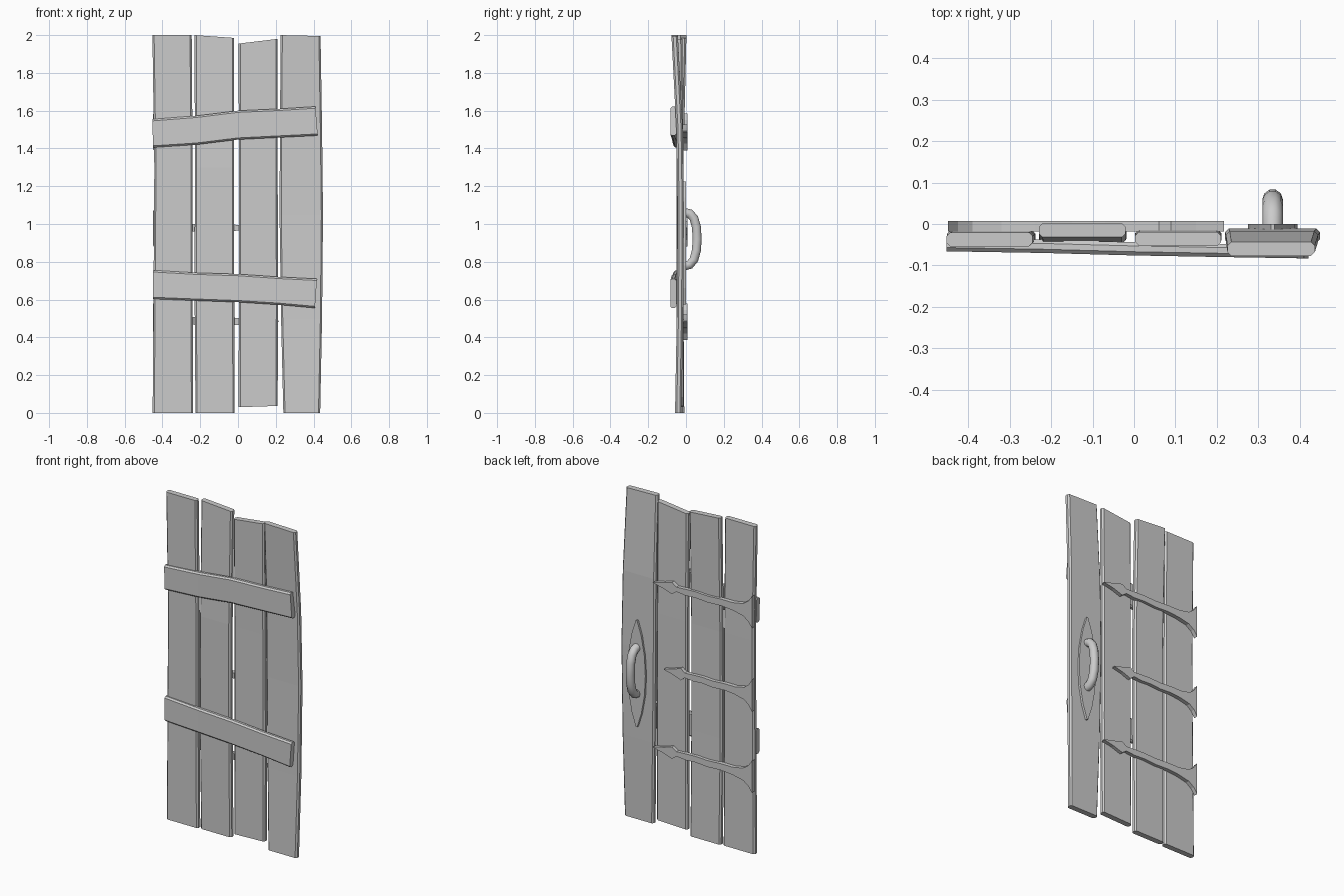
import bpy, bmesh, math

if "Cube" in bpy.data.objects:
    bpy.data.objects.remove(bpy.data.objects["Cube"])


def loft(name, rings, smooth=False):
    """Skin a list of equal-length point rings and cap both ends."""
    bm = bmesh.new()
    vs = [[bm.verts.new(p) for p in r] for r in rings]
    n = len(rings[0])
    for a, b in zip(vs, vs[1:]):
        for i in range(n):
            j = (i + 1) % n
            bm.faces.new((a[i], a[j], b[j], b[i]))
    bm.faces.new(vs[0])
    bm.faces.new(vs[-1])
    bmesh.ops.recalc_face_normals(bm, faces=bm.faces)
    me = bpy.data.meshes.new(name)
    bm.to_mesh(me)
    bm.free()
    ob = bpy.data.objects.new(name, me)
    bpy.context.collection.objects.link(ob)
    if smooth:
        bpy.context.view_layer.objects.active = ob
        ob.select_set(True)
        bpy.ops.object.shade_smooth_by_angle(angle=math.radians(50))
        ob.select_set(False)
    return ob


def board(name, sections, half, upright=True, c=0.009):
    """Chamfered board; section = (end pos low side, end pos high side, low, high, y centre)."""
    rings = []
    for t0, t1, lo, hi, yc in sections:
        outline = [(lo + c, -half), (hi - c, -half), (hi, -half + c), (hi, half - c),
                   (hi - c, half), (lo + c, half), (lo, half - c), (lo, -half + c)]
        ring = []
        for u, y in outline:
            t = t0 + (t1 - t0) * (u - lo) / (hi - lo)
            ring.append((u, yc + y, t) if upright else (t, yc + y, u))
        rings.append(ring)
    loft(name, rings)


# Four uneven upright planks
board("plank_1", [(0, 0, -.452, -.238, -.032), (.65, .65, -.447, -.24, -.034),
                  (1.3, 1.3, -.443, -.24, -.034), (2, 2, -.453, -.245, -.037)], .017)
board("plank_2", [(0, 0, -.225, -.018, -.026), (.65, .65, -.23, -.02, -.031),
                  (1.3, 1.3, -.228, -.02, -.031), (2, 1.985, -.23, -.02, -.015)], .017)
board("plank_3", [(.03, .037, .003, .21, -.03), (.65, .65, .005, .212, -.031),
                  (1.3, 1.3, .005, .21, -.031), (1.955, 1.98, .003, .21, -.036)], .017)
board("plank_4", [(0, 0, .24, .435, -.041), (.5, .5, .228, .445, -.032),
                  (1.05, 1.05, .22, .45, -.028), (1.5, 1.5, .222, .445, -.034),
                  (2, 1.995, .226, .437, -.06)], .017)

# Two bent cross battens on the front
board("batten_upper", [(-.45, -.453, 1.405, 1.555, -.05), (-.22, -.22, 1.42, 1.573, -.054),
                       (0, 0, 1.447, 1.6, -.06), (.22, .22, 1.458, 1.61, -.064),
                       (.422, .41, 1.468, 1.622, -.067)], .016, False)
board("batten_lower", [(-.45, -.45, .603, .755, -.05), (-.22, -.22, .594, .742, -.054),
                       (0, 0, .586, .735, -.06), (.22, .22, .572, .72, -.064),
                       (.407, .418, .555, .71, -.067)], .016, False)

# Hinge straps on the back: flared root, wavy bar, spear tip
strap = [(-.45, -.1, .095), (-.425, -.065, .06), (-.39, -.04, .035), (-.32, -.025, .022),
         (-.24, -.018, .022), (-.15, -.022, .017), (-.07, -.016, .021), (0, -.02, .018),
         (.06, -.014, .015), (.09, -.036, .036), (.15, -.016, .018), (.218, -.002, .002)]
for name, z, reach in (("strap_upper", 1.49, 1), ("strap_middle", .98, .89), ("strap_lower", .485, 1)):
    rings = []
    for x, lo, hi in strap:
        px = -.45 + (x + .45) * reach
        rings.append([(px, -.018, z + lo), (px, -.018, z + hi), (px, .007, z + hi), (px, .007, z + lo)])
    loft(name, rings)

# Pointed handle plate
plate = [(-.325, .004), (-.24, .032), (-.12, .054), (0, .06), (.12, .054), (.24, .032), (.325, .004)]
loft("handle_plate", [[(.335 - w, -.022, .9 + z), (.335 + w, -.022, .9 + z),
                       (.335 + w, .0, .9 + z), (.335 - w, .0, .9 + z)] for z, w in plate])

# Curved pull handle
path = [(-.012, 1.062), (.02, 1.055), (.042, 1.03), (.055, .985), (.059, .92),
        (.055, .86), (.042, .812), (.02, .785), (-.012, .777)]
rings = []
for i, (y, z) in enumerate(path):
    a, b = path[max(i - 1, 0)], path[min(i + 1, len(path) - 1)]
    dy, dz = b[0] - a[0], b[1] - a[1]
    d = math.hypot(dy, dz)
    ring = []
    for k in range(10):
        t = 2 * math.pi * k / 10
        s = .025 * math.sin(t)
        ring.append((.335 + .025 * math.cos(t), y - dz / d * s, z + dy / d * s))
    rings.append(ring)
loft("pull_handle", rings, smooth=True)
